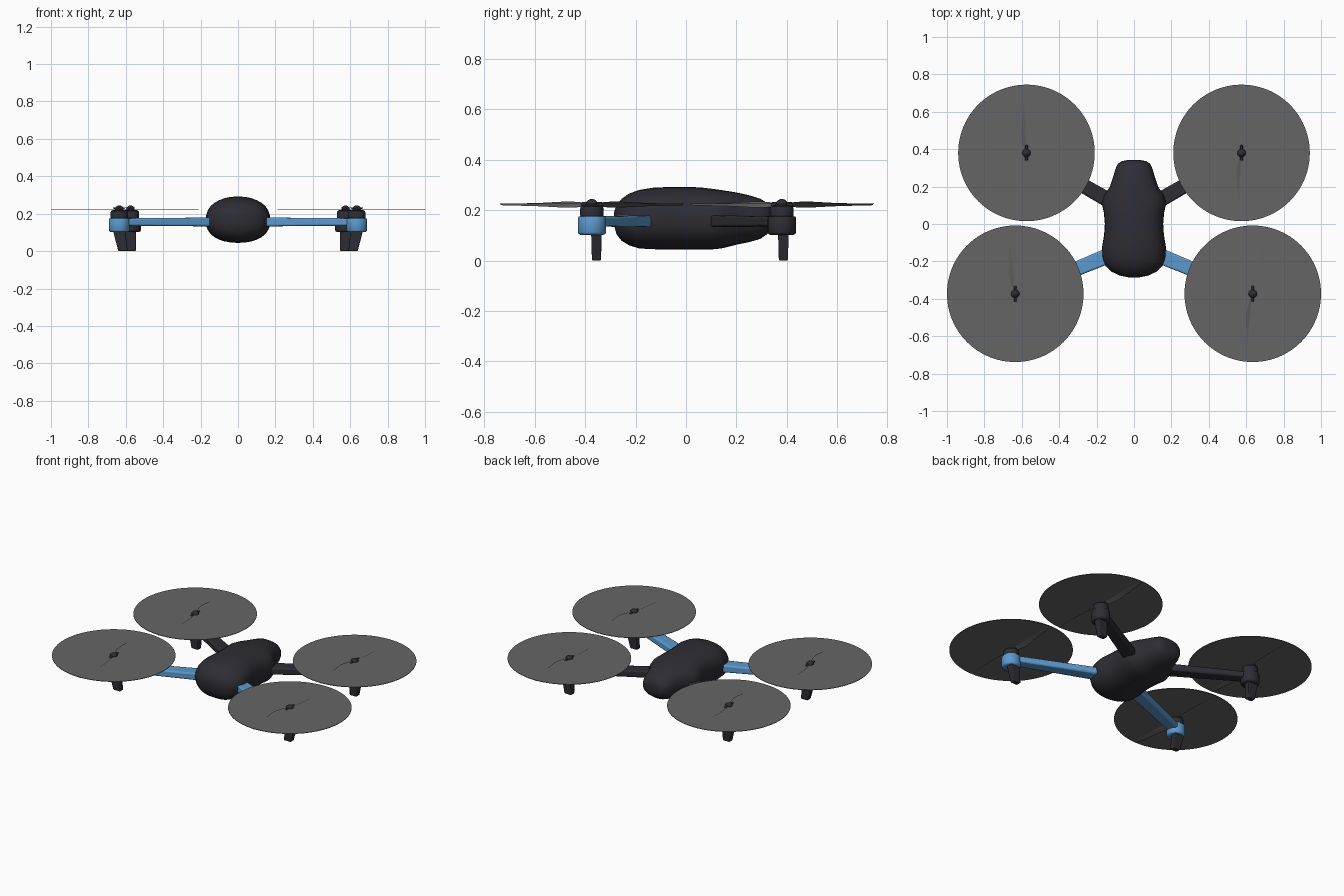
import bpy, bmesh, math
from mathutils import Vector, Matrix

if "Cube" in bpy.data.objects:
    bpy.data.objects.remove(bpy.data.objects["Cube"])


def material(name, rgb):
    m = bpy.data.materials.new(name)
    m.diffuse_color = (*rgb, 1)
    m.use_nodes = True
    m.node_tree.nodes["Principled BSDF"].inputs["Base Color"].default_value = m.diffuse_color
    return m


DARK = material("charcoal", (0.026, 0.026, 0.034))
BLUE = material("sky blue", (0.105, 0.32, 0.61))
GREY = material("rotor grey", (0.13, 0.13, 0.134))


def finish(bm, name, mat, bevel=0, angle=35):
    bmesh.ops.recalc_face_normals(bm, faces=bm.faces)
    me = bpy.data.meshes.new(name)
    bm.to_mesh(me)
    bm.free()
    ob = bpy.data.objects.new(name, me)
    bpy.context.collection.objects.link(ob)
    me.materials.append(mat)
    if bevel:
        b = ob.modifiers.new("bevel", 'BEVEL')
        b.width, b.segments, b.limit_method = bevel, 2, 'ANGLE'
    bpy.ops.object.select_all(action='DESELECT')
    ob.select_set(True)
    bpy.context.view_layer.objects.active = ob
    bpy.ops.object.shade_smooth_by_angle(angle=math.radians(angle))
    return ob


def loft(rings, bm=None):
    """Skin a list of equal-length closed rings and cap both ends."""
    bm = bm or bmesh.new()
    vs = [[bm.verts.new(p) for p in r] for r in rings]
    n = len(vs[0])
    for a, b in zip(vs, vs[1:]):
        for i in range(n):
            bm.faces.new((a[i], a[(i + 1) % n], b[(i + 1) % n], b[i]))
    bm.faces.new(vs[0])
    bm.faces.new(vs[-1])
    return bm


def lathe(name, mat, x, y, profile, seg=32):
    """Round part from (radius, z) pairs."""
    rings = [[(x + r * math.cos(2 * math.pi * i / seg), y + r * math.sin(2 * math.pi * i / seg), z)
              for i in range(seg)] for r, z in profile]
    return finish(loft(rings), name, mat)


def rect(x0, x1, y0, y1, z):
    return [(x0, y0, z), (x1, y0, z), (x1, y1, z), (x0, y1, z)]


# Fuselage: rounded sections (y, half width, bottom, top)
SECTIONS = [(-.286, .025, .145, .19), (-.276, .075, .105, .22), (-.255, .12, .078, .245),
            (-.225, .152, .06, .266), (-.185, .168, .048, .28), (-.13, .172, .045, .289),
            (-.06, .16, .044, .292), (0, .156, .044, .292), (.06, .161, .044, .29),
            (.115, .173, .045, .283), (.15, .162, .05, .278), (.2, .129, .063, .27),
            (.25, .112, .073, .259), (.295, .099, .086, .245), (.322, .086, .105, .228),
            (.336, .066, .125, .21), (.341, .04, .145, .19)]


def body_ring(y, w, lo, hi, n=32, e=2 / 2.3):
    ring = []
    for i in range(n):
        a = 2 * math.pi * i / n
        c, s = math.cos(a), math.sin(a)
        ring.append((w * math.copysign(abs(c) ** e, c), y,
                     (lo + hi) / 2 + (hi - lo) / 2 * math.copysign(abs(s) ** e, s)))
    return ring


body = finish(loft([body_ring(*s) for s in SECTIONS]), "fuselage", DARK, angle=60)


def arm(name, mat, root, tip):
    """Bevelled tapering beam from the body to the motor."""
    a, b = Vector(root), Vector(tip)
    side = (b - a).normalized().orthogonal()
    rings = []
    for p, w, lo, hi in ((a, .042, .132, .18), (b, .034, .136, .175)):
        l, r = p + side * w, p - side * w
        rings.append([(l.x, l.y, lo), (r.x, r.y, lo), (r.x, r.y, hi), (l.x, l.y, hi)])
    finish(loft(rings), name, mat, bevel=.009)


def blades(name, x, y, turn, hand):
    """Two twisted blades: (radius, half chord, half rise)."""
    bm = bmesh.new()
    for k in (0, math.pi):
        rot = Matrix.Translation((x, y, .222)) @ Matrix.Rotation(turn + k, 4, 'Z')
        rings = []
        for r, c, h in ((.02, .010, .006), (.06, .022, .011), (.11, .030, .012),
                        (.2, .025, .007), (.3, .018, .004), (.362, .008, .0025)):
            pts = ((-c, r, -h * hand), (0, r, .0015), (c, r, h * hand), (0, r, -.0015))
            rings.append([rot @ Vector(p) for p in pts])
        loft(rings, bm)
    finish(bm, name, GREY)


for end, mat, mx, my, root, leg in (
        ("front", BLUE, .635, -.373, (.10, -.155), ((.602, .668), (.59, .64))),
        ("rear", DARK, .575, .38, (.08, .095), ((.545, .615), (.546, .595)))):
    for side, s in (("right", 1), ("left", -1)):
        tag = f"{end}_{side}"
        x = s * mx
        arm(f"{tag}_arm", mat, (s * root[0], root[1], 0), (x, my, 0))
        # motor mount and motor can
        lathe(f"{tag}_motor_mount", mat, x, my,
              [(.046, .102), (.053, .106), (.056, .112), (.056, .168), (.053, .174), (.046, .176)])
        lathe(f"{tag}_motor", DARK, x, my,
              [(.046, .17), (.047, .205), (.044, .214), (.034, .219), (.02, .22)])
        # tapered landing leg
        ly = my + (.018 if end == "front" else .006)
        (t0, t1), (b0, b1) = leg
        finish(loft([rect(s * b0, s * b1, ly - .018, ly + .018, 0),
                     rect(s * t0, s * t1, ly - .021, ly + .021, .108)]),
               f"{tag}_leg", DARK, bevel=.005)
        # spinning rotor disc, blades and spinner
        lathe(f"{tag}_rotor_disc", GREY, x, my, [(.365, .2235), (.365, .2265)], 96)
        turn = -s * math.radians(2) if end == "front" else s * math.radians(1)
        blades(f"{tag}_blades", x, my, turn, s)
        finish(loft([rect(x - .009, x + .009, my - .045, my + .045, .216),
                     rect(x - .006, x + .006, my - .04, my + .04, .232)]),
               f"{tag}_blade_clamp", DARK, bevel=.003)
        lathe(f"{tag}_spinner", DARK, x, my,
              [(.02, .215), (.023, .226), (.021, .233), (.014, .24), (.003, .245)], 20)
